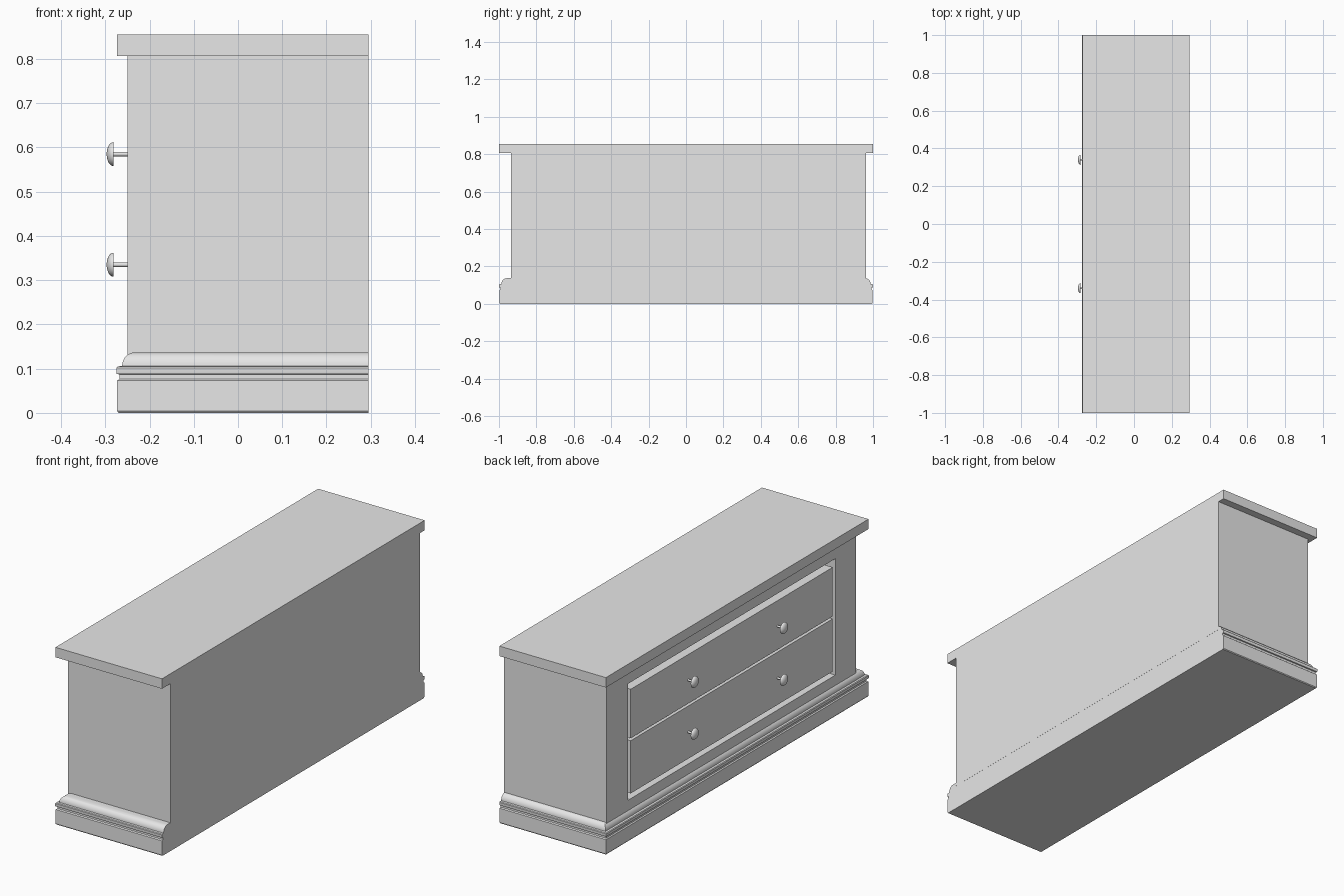
import bpy, bmesh, math
from mathutils import Matrix

old = bpy.data.objects.get("Cube")
if old:
    bpy.data.objects.remove(old)

grey = bpy.data.materials.new("plain grey")
grey.use_nodes = True
colour = (0.8, 0.8, 0.8, 1)
grey.diffuse_color = colour
grey.node_tree.nodes["Principled BSDF"].inputs["Base Color"].default_value = colour


def finish(bm, name, smooth=False):
    bmesh.ops.recalc_face_normals(bm, faces=bm.faces)
    mesh = bpy.data.meshes.new(name)
    bm.to_mesh(mesh)
    bm.free()
    mesh.materials.append(grey)
    obj = bpy.data.objects.new(name, mesh)
    bpy.context.collection.objects.link(obj)
    if smooth:
        bpy.ops.object.select_all(action="DESELECT")
        obj.select_set(True)
        bpy.context.view_layer.objects.active = obj
        bpy.ops.object.shade_smooth_by_angle(angle=math.radians(35))
    return obj


def box(name, x, y, z):
    bm = bmesh.new()
    bmesh.ops.create_cube(bm, size=1)
    for v in bm.verts:
        v.co = [lo + (c + 0.5) * (hi - lo) for c, (lo, hi) in zip(v.co, (x, y, z))]
    return finish(bm, name)


BACK, FRONT = 0.295, -0.25

# Cabinet body with the drawer opening cut into its front
body = box("cabinet_body", (FRONT, BACK), (-0.936, 0.963), (0.12, 0.81))
cutter = box("opening_cutter", (-0.4, 0.1), (-0.78, 0.80), (0.181, 0.742))
cutter.hide_render = True
cut = body.modifiers.new("opening", "BOOLEAN")
cut.operation = "DIFFERENCE"
cut.solver = "EXACT"
cut.object = cutter
bpy.context.view_layer.objects.active = body
bpy.ops.object.modifier_apply(modifier=cut.name)
bpy.data.objects.remove(cutter)

# Overhanging top
box("top_board", (-0.273, BACK), (-1, 1), (0.807, 0.855))

# Moulded plinth: (inset, height) profile mitred around front and both ends
profile = [(0.005, 0), (0.002, 0.004), (0.002, 0.073), (0.007, 0.077),
           (0.007, 0.087), (0.001, 0.088), (0, 0.092), (0, 0.102), (0.003, 0.105)]
for i in range(9):
    a = math.radians(90 * i / 8)
    profile.append((0.042 - 0.029 * math.cos(a), 0.106 + 0.031 * math.sin(a)))
profile.append((0.07, 0.137))

bm = bmesh.new()
rings = []
for d, z in profile:
    corners = [(BACK - 0.0005, d - 1), (d - 0.275, d - 1),
               (d - 0.275, 1 - d), (BACK - 0.0005, 1 - d)]
    rings.append([bm.verts.new((x, y, z)) for x, y in corners])
for low, high in zip(rings, rings[1:]):
    for i in range(4):
        j = (i + 1) % 4
        bm.faces.new((low[i], low[j], high[j], high[i]))
bm.faces.new(rings[0])
bm.faces.new(rings[-1])
finish(bm, "moulded_plinth", smooth=True)

# Drawers, each with two mushroom knobs
for level, z, knob_z in (("lower", (0.206, 0.460), 0.335), ("upper", (0.472, 0.708), 0.585)):
    box(level + "_drawer", (FRONT, 0.08), (-0.76, 0.778), z)
    for side, y in (("left", 0.34), ("right", -0.34)):
        shape = [(0, FRONT + 0.005), (0.005, FRONT + 0.005), (0.005, -0.282), (0.027, -0.282)]
        for i in range(1, 8):
            a = math.radians(90 * i / 7)
            shape.append((0.027 * math.cos(a), -0.282 - 0.015 * math.sin(a)))
        bm = bmesh.new()
        verts = [bm.verts.new((x, r, 0)) for r, x in shape]
        edges = [bm.edges.new(pair) for pair in zip(verts, verts[1:])]
        bmesh.ops.spin(bm, geom=verts + edges, cent=(0, 0, 0), axis=(1, 0, 0),
                       angle=2 * math.pi, steps=24)
        bmesh.ops.remove_doubles(bm, verts=bm.verts, dist=0.0001)
        bmesh.ops.transform(bm, matrix=Matrix.Translation((0, y, knob_z)), verts=bm.verts)
        finish(bm, f"{level}_{side}_knob", smooth=True)
